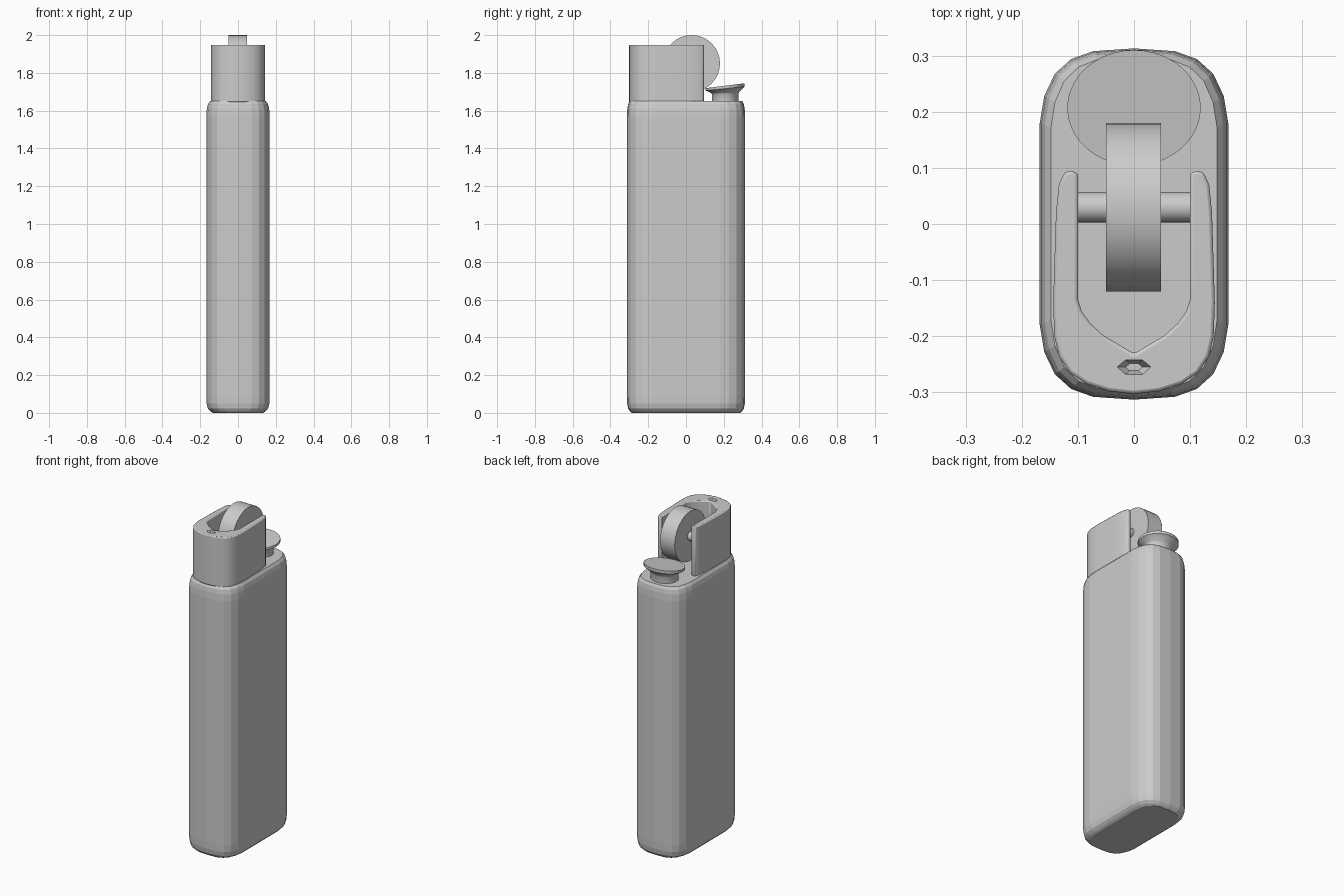
import bpy, bmesh, math

if "Cube" in bpy.data.objects:
    bpy.data.objects.remove(bpy.data.objects["Cube"])


def finish(name, bm, smooth=True):
    bmesh.ops.recalc_face_normals(bm, faces=bm.faces)
    mesh = bpy.data.meshes.new(name)
    bm.to_mesh(mesh)
    bm.free()
    ob = bpy.data.objects.new(name, mesh)
    bpy.context.collection.objects.link(ob)
    if smooth:
        bpy.ops.object.select_all(action='DESELECT')
        ob.select_set(True)
        bpy.context.view_layer.objects.active = ob
        bpy.ops.object.shade_smooth_by_angle(angle=math.radians(35))
    return ob


def loft(name, rings, smooth=True):
    """Skin a stack of equal-length closed rings and cap both ends."""
    bm = bmesh.new()
    loops = [[bm.verts.new(p) for p in ring] for ring in rings]
    n = len(loops[0])
    for a, b in zip(loops, loops[1:]):
        for i in range(n):
            j = (i + 1) % n
            bm.faces.new((a[i], a[j], b[j], b[i]))
    bm.faces.new(loops[0])
    bm.faces.new(loops[-1])
    return finish(name, bm, smooth)


def cylinder_x(name, radius, x0, x1, y, z, n=32):
    ring = [(y + radius * math.cos(2 * math.pi * i / n),
             z + radius * math.sin(2 * math.pi * i / n)) for i in range(n)]
    return loft(name, [[(x, p, q) for p, q in ring] for x in (x0, x1)])


# Body: mirrored quarter outline, softened at both ends
quarter = [(0.168, 0.18), (0.160, 0.228), (0.141, 0.268), (0.112, 0.294), (0.073, 0.308)]
half = quarter + [(0, 0.313)] + [(-x, y) for x, y in reversed(quarter)]
outline = half + [(-x, -y) for x, y in half]
levels = [(0.0, 0.035), (0.008, 0.022), (0.022, 0.009), (0.05, 0.002), (0.09, 0),
          (1.57, 0), (1.61, 0.003), (1.635, 0.009), (1.65, 0.02)]
loft("body", [[(x * (1 - d / 0.168), y * (1 - 0.75 * d / 0.313), z) for x, y in outline]
              for z, d in levels], smooth=False)

# Wind guard: U-shaped wall, open at the back
outer = [(0.10, 0.088), (0.109, 0.096), (0.124, 0.092), (0.134, 0.07), (0.139, 0.02),
         (0.144, -0.14), (0.142, -0.20), (0.134, -0.235), (0.115, -0.265),
         (0.085, -0.285), (0.045, -0.298)]
inner = [(0.10, -0.134), (0.093, -0.156), (0.078, -0.177), (0.055, -0.198)]
u_shape = (outer + [(0, -0.303)] + [(-x, y) for x, y in reversed(outer)]
           + [(-x, y) for x, y in inner] + [(0, -0.231)] + list(reversed(inner)))
guard = loft("wind_guard", [[(x, y, z) for x, y in u_shape] for z in (1.645, 1.948)])
bevel = guard.modifiers.new("soft_edges", 'BEVEL')
bevel.width = 0.006
bevel.segments = 2
bevel.limit_method = 'ANGLE'
bevel.angle_limit = math.radians(50)

# Small dimple in the top of the guard
dimple = loft("dimple_cutter", [[(r * math.cos(k * math.pi / 3), -0.255 + 0.5 * r * math.sin(k * math.pi / 3), z)
                                 for k in range(6)] for z, r in ((1.925, 0.015), (1.96, 0.038))], smooth=False)
dimple.hide_render = True
dimple.hide_viewport = True
cut = guard.modifiers.new("dimple", 'BOOLEAN')
cut.operation = 'DIFFERENCE'
cut.object = dimple

# Spark wheel and its axle
cylinder_x("spark_wheel", 0.15, -0.05, 0.048, 0.03, 1.85)
cylinder_x("wheel_axle", 0.027, -0.105, 0.105, 0.03, 1.85)


# Gas button: round stem flaring to a tilted elliptical pad
def ellipse(scale, z, slope, n=40):
    ring = []
    for i in range(n):
        a = 2 * math.pi * i / n
        dy = 0.103 * scale * math.sin(a)
        ring.append((0.119 * scale * math.cos(a), 0.207 + dy, z + slope * dy))
    return ring


loft("gas_button", [ellipse(0.68, 1.645, 0), ellipse(0.68, 1.688, 0),
                    ellipse(0.72, 1.696, 0.03), ellipse(1.0, 1.717, 0.1),
                    ellipse(1.0, 1.732, 0.125)])
